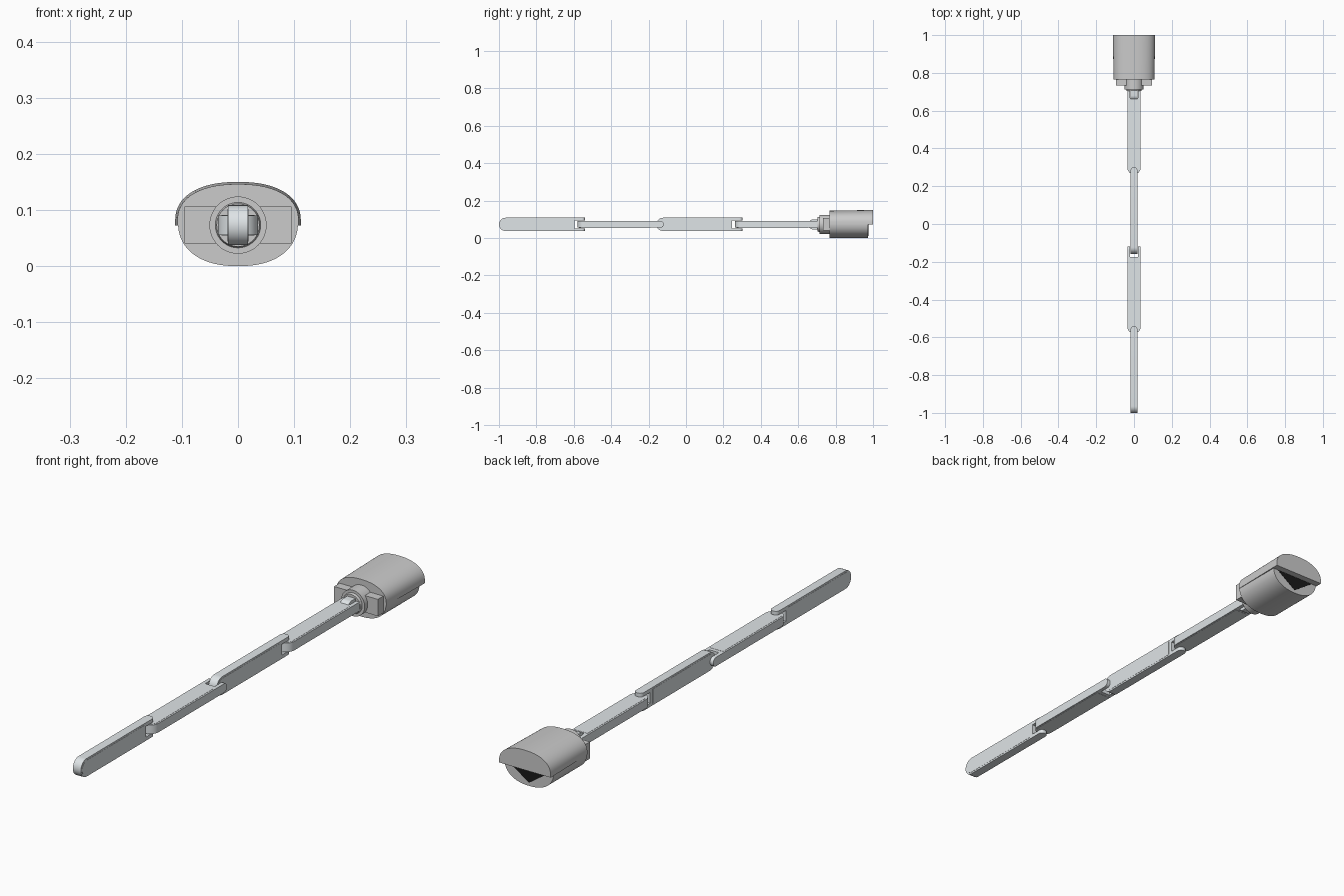
import bpy, bmesh, math
from mathutils import Vector, Matrix

if "Cube" in bpy.data.objects:
    bpy.data.objects.remove(bpy.data.objects["Cube"])

ZC = 0.073


def material(name, c):
    m = bpy.data.materials.new(name)
    m.diffuse_color = (*c, 1)
    m.use_nodes = True
    m.node_tree.nodes["Principled BSDF"].inputs["Base Color"].default_value = m.diffuse_color
    return m


LIGHT = material("pale_metal", (0.74, 0.78, 0.8))
DARK = material("black", (0.01, 0.01, 0.01))


def finish(bm, name, mat=None):
    bmesh.ops.recalc_face_normals(bm, faces=bm.faces)
    me = bpy.data.meshes.new(name)
    bm.to_mesh(me)
    bm.free()
    ob = bpy.data.objects.new(name, me)
    bpy.context.collection.objects.link(ob)
    if mat:
        me.materials.append(mat)
    bpy.context.view_layer.objects.active = ob
    ob.select_set(True)
    bpy.ops.object.shade_smooth_by_angle(angle=math.radians(30))
    ob.select_set(False)
    return ob


def loft(a, b):
    """Closed solid between two matching outlines."""
    bm = bmesh.new()
    va, vb = [bm.verts.new(p) for p in a], [bm.verts.new(p) for p in b]
    bm.faces.new(va)
    bm.faces.new(vb)
    for i in range(len(a)):
        j = (i + 1) % len(a)
        bm.faces.new((va[i], va[j], vb[j], vb[i]))
    return bm


def box(name, lo, hi, mat=None):
    c = [(lo[0], lo[2]), (hi[0], lo[2]), (hi[0], hi[2]), (lo[0], hi[2])]
    return finish(loft([(x, lo[1], z) for x, z in c], [(x, hi[1], z) for x, z in c]), name, mat)


def disc(name, y0, y1, r0, r1):
    ring = [(math.cos(t * math.tau / 48), math.sin(t * math.tau / 48)) for t in range(48)]
    return finish(loft([(r0 * c, y0, ZC + r0 * s) for c, s in ring],
                       [(r1 * c, y1, ZC + r1 * s) for c, s in ring]), name)


def arc(y, r, n=16):
    """Half round pointing to the front, as (y, height) pairs."""
    return [(y - r * math.sin(math.pi * i / n), -r * math.cos(math.pi * i / n)) for i in range(n + 1)]


def place(bm, turned):
    if turned:
        bmesh.ops.rotate(bm, verts=bm.verts, matrix=Matrix.Rotation(math.pi / 2, 3, 'Y'))
    bmesh.ops.translate(bm, verts=bm.verts, vec=(0, 0, ZC))


def link(n, y0, turned):
    r, w, y1 = 0.0355, 0.0175, y0 + 0.46
    # bar with a round nose and a forked tail
    out = arc(y0 + r, r) + [(y1, r), (y1, 0.021), (y1 - 0.055, 0.021),
                            (y1 - 0.055, -0.021), (y1, -0.021), (y1, -r)]
    bm = loft([(-w, y, h) for y, h in out], [(w, y, h) for y, h in out])
    tips = [e for e in bm.edges if all(v.co.y > y1 - 1e-4 for v in e.verts)
            and abs(e.verts[0].co.x - e.verts[1].co.x) < 1e-4]
    bmesh.ops.bevel(bm, geom=tips, offset=0.0165, segments=6, profile=0.5, affect='EDGES')
    place(bm, turned)
    finish(bm, f"link_{n}", LIGHT)
    # thin panels on both broad faces
    p = arc(y0 + r, 0.029) + [(y1 - 0.07, 0.029), (y1 - 0.07, -0.029)]
    w += 0.0008
    bm = loft([(-w, y, h) for y, h in p], [(w, y, h) for y, h in p])
    place(bm, turned)
    finish(bm, f"link_panel_{n}", LIGHT)


for i in range(4):
    link(i + 1, -1 + 0.421 * i, i % 2 == 1)

# Tongue, collars and cross block between arm and head
t = arc(0.681, 0.027) + [(0.73, 0.027), (0.73, -0.027)]
bm = loft([(-0.018, y, h) for y, h in t], [(0.018, y, h) for y, h in t])
place(bm, False)
finish(bm, "head_tongue", LIGHT)
disc("small_collar", 0.703, 0.715, 0.038, 0.041)
disc("large_collar", 0.713, 0.77, 0.051, 0.051)
box("cross_block", (-0.095, 0.732, 0.04), (0.095, 0.77, 0.106))


def half(y, a, b, z, sign, n=40):
    e = 2 / 2.3
    pts = []
    for i in range(n + 1):
        c, s = math.cos(math.pi * i / n), max(0, math.sin(math.pi * i / n))
        pts.append((a * math.copysign(abs(c) ** e, c), y, z + sign * b * s ** e))
    return pts


# Head: lower bowl and the longer upper shell that overhangs it at the back
finish(loft(half(0.766, 0.107, 0.08, 0.08, -1), half(0.974, 0.107, 0.08, 0.08, -1)), "head_lower")


def shell(y, a, b):
    return half(y, a, b, 0.08, 1) + [(-a, y, 0.072), (a, y, 0.072)]


finish(loft(shell(0.766, 0.108, 0.066), shell(1.0, 0.112, 0.07)), "head_upper")

# Black triangle under the overhang
tri = [(-0.085, 0.071), (0.085, 0.071), (0.0, 0.012)]
finish(loft([(x, 0.972, z) for x, z in tri], [(x, 0.975, z) for x, z in tri]), "back_opening", DARK)
